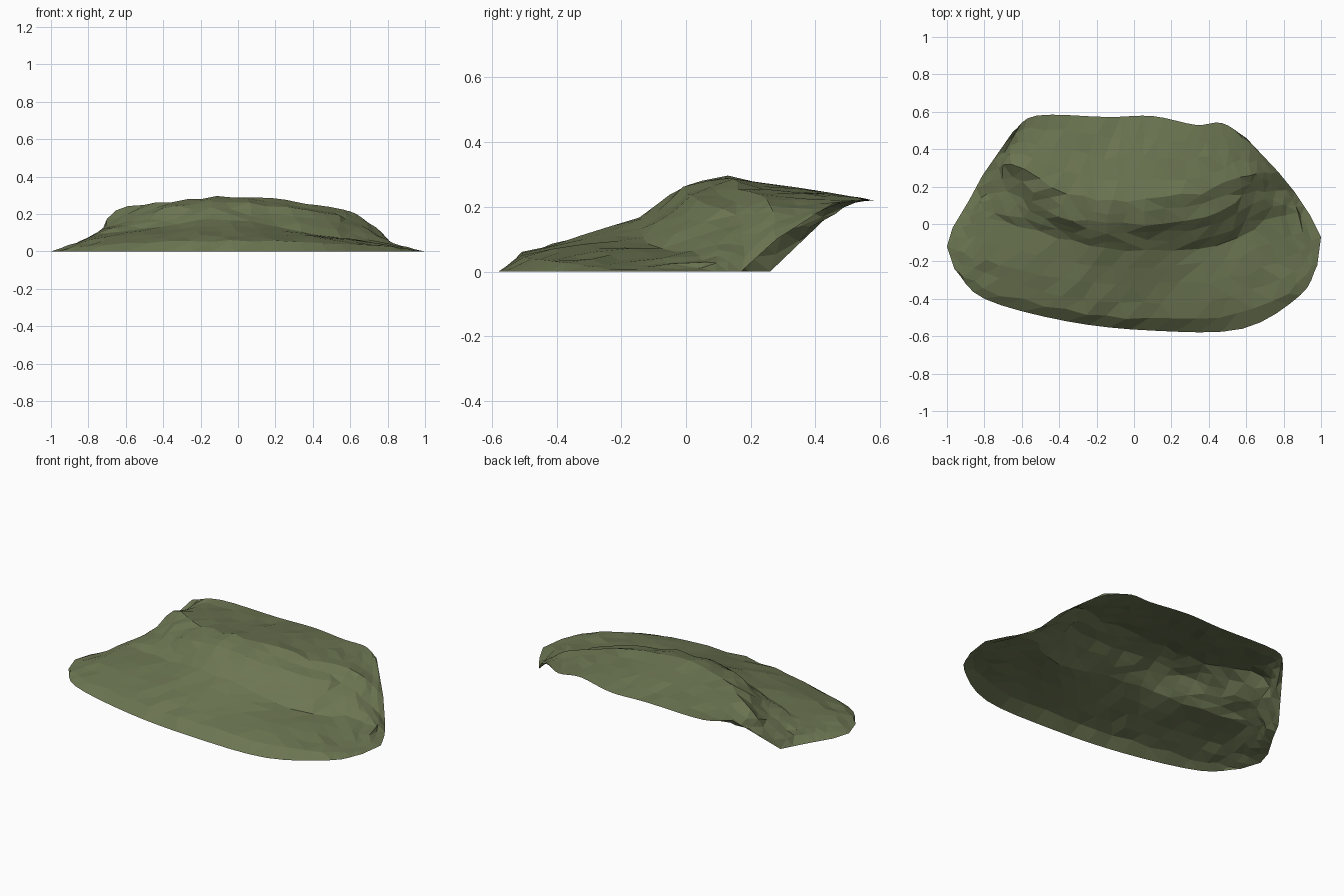
import bpy, bmesh, random
from mathutils import Vector

if "Cube" in bpy.data.objects:
    bpy.data.objects.remove(bpy.data.objects["Cube"])

random.seed(4)
COLS = 24          # facets across the sheet

# Contour lines of the hillside, left to right (x, y, z), from front to back
front_edge = [(-.96, -.24, 0), (-.80, -.40, 0), (-.36, -.52, 0), (.10, -.57, 0),
              (.58, -.56, 0), (.89, -.38, 0), (.98, -.22, 0)]
shelf = [(-1, -.12, 0), (-.80, -.20, .06), (-.40, -.30, .10), (0, -.33, .11),
         (.50, -.29, .07), (.83, -.18, .03), (1, -.07, 0)]
cliff_foot = [(-.97, -.02, 0), (-.77, .02, .08), (-.42, -.07, .13), (-.05, -.14, .17),
              (.45, -.11, .085), (.77, .04, .05), (.94, .05, 0)]
cliff_brow = [(-.88, .13, 0), (-.67, .17, .14), (-.40, .04, .225), (-.05, 0, .265),
              (.38, .04, .215), (.65, .17, .15), (.86, .17, 0)]
crest = [(-.81, .26, 0), (-.64, .31, .215), (-.35, .16, .265), (-.03, .12, .295),
         (.35, .17, .26), (.62, .27, .205), (.77, .28, .10)]
back_edge = [(-.65, .49, .22), (-.52, .58, .22), (-.14, .572, .22), (.10, .577, .22),
             (.33, .53, .23), (.47, .54, .22), (.60, .46, .215)]


def spline(pts, t):
    """Smooth curve through the points, t from 0 to 1."""
    p = [Vector(q) for q in pts]
    s = t * (len(p) - 1)
    i = min(int(s), len(p) - 2)
    f = s - i
    b, c = p[i], p[i + 1]
    a = p[i - 1] if i else 2 * b - c
    d = p[i + 2] if i + 2 < len(p) else 2 * c - b
    return b + .5 * f * (c - a + f * (2 * a - 5 * b + 4 * c - d + f * (3 * (b - c) + d - a)))


# Rounded lip just behind the front edge
lip = [Vector(a).lerp(Vector(b), .28) for a, b in zip(front_edge, shelf)]
for k, q in enumerate(lip):
    q.z = 0 if k in (0, len(lip) - 1) else (.03, .052, .055, .045, .022)[k - 1]

lines = [front_edge, lip, shelf, cliff_foot, cliff_brow, crest, back_edge]
steps = [1, 2, 2, 3, 2, 4]     # rows between neighbouring contours

# Loft the contours into rows of vertices
rows = []
for k, n in enumerate(steps):
    for j in range(n + (k == len(steps) - 1)):
        rows.append([spline(lines[k], c / COLS).lerp(spline(lines[k + 1], c / COLS), j / n)
                     for c in range(COLS + 1)])

# Rough up the inside, leaving the outline clean
for r, row in enumerate(rows):
    for c, v in enumerate(row):
        if 0 < r < len(rows) - 1 and 0 < c < COLS:
            v += Vector((random.uniform(-.014, .014), random.uniform(-.012, .012),
                         random.uniform(-.006, .006)))
        v.z = max(v.z, 0)

# Open faceted sheet
bm = bmesh.new()
grid = [[bm.verts.new(v) for v in row] for row in rows]
for r in range(len(rows) - 1):
    for c in range(COLS):
        bm.faces.new((grid[r][c], grid[r][c + 1], grid[r + 1][c + 1], grid[r + 1][c]))
bmesh.ops.triangulate(bm, faces=bm.faces[:], quad_method='SHORT_EDGE')
mesh = bpy.data.meshes.new("rocky_hillside")
bm.to_mesh(mesh)
bm.free()

moss = bpy.data.materials.new("moss_green")
moss.diffuse_color = (.15, .18, .085, 1)
moss.use_nodes = True
moss.node_tree.nodes["Principled BSDF"].inputs["Base Color"].default_value = moss.diffuse_color
mesh.materials.append(moss)
bpy.context.collection.objects.link(bpy.data.objects.new("rocky_hillside", mesh))
